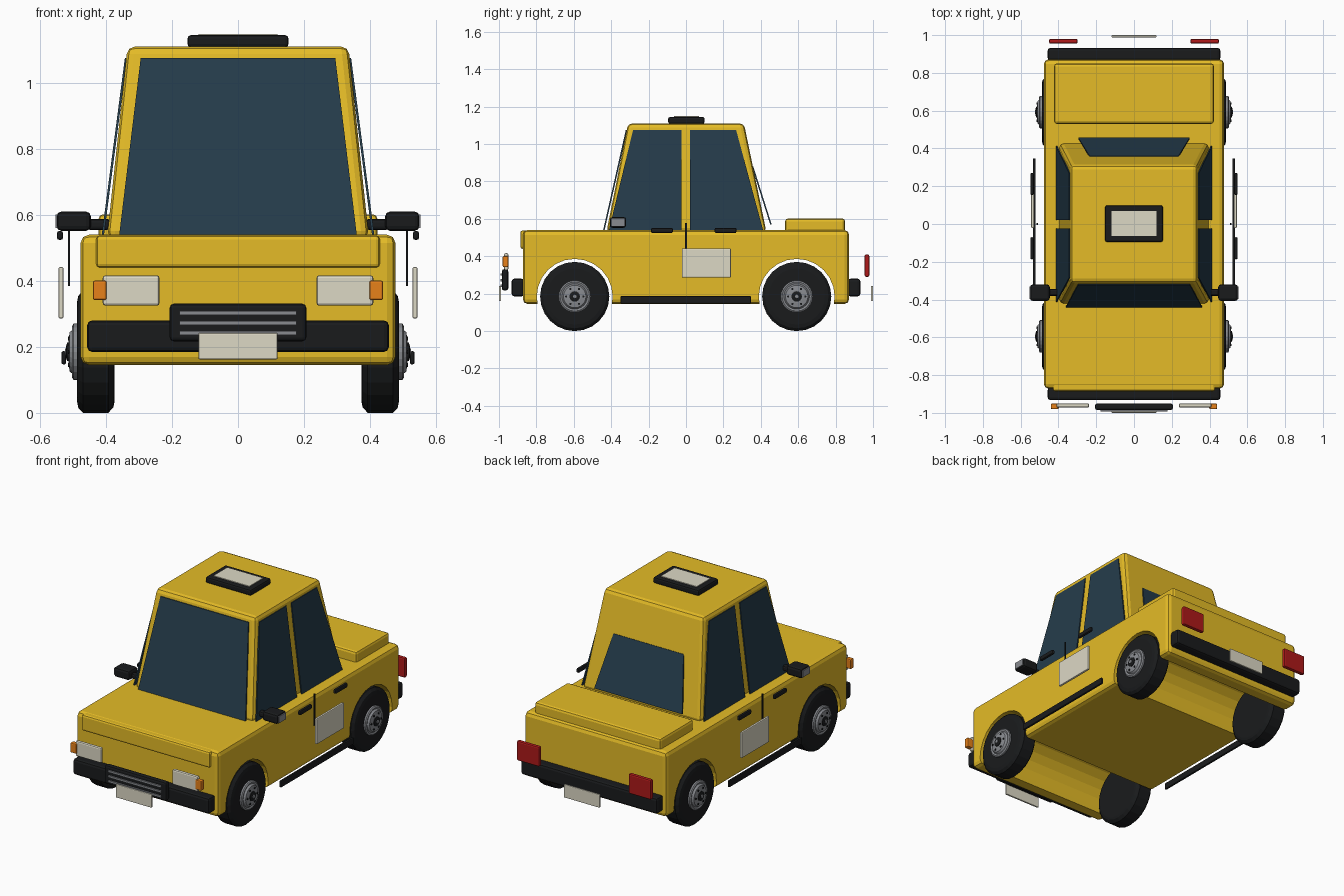
import bpy, bmesh, math
from mathutils import Vector

if "Cube" in bpy.data.objects:
    bpy.data.objects.remove(bpy.data.objects["Cube"])


def material(name, r, g, b):
    m = bpy.data.materials.new(name)
    m.diffuse_color = (r, g, b, 1)
    m.use_nodes = True
    m.node_tree.nodes["Principled BSDF"].inputs["Base Color"].default_value = m.diffuse_color
    return m


YELLOW = material("yellow_paint", 0.78, 0.50, 0.02)
BLACK = material("black_rubber", 0.010, 0.011, 0.012)
GLASS = material("dark_glass", 0.018, 0.045, 0.070)
CREAM = material("cream", 0.72, 0.69, 0.56)
STEEL = material("steel", 0.25, 0.26, 0.28)
ORANGE = material("orange", 0.80, 0.22, 0.01)
RED = material("red", 0.42, 0.01, 0.01)


def finish(name, bm, mat, bevel=0, segments=2):
    bmesh.ops.recalc_face_normals(bm, faces=bm.faces)
    me = bpy.data.meshes.new(name)
    bm.to_mesh(me)
    bm.free()
    ob = bpy.data.objects.new(name, me)
    bpy.context.collection.objects.link(ob)
    if mat:
        me.materials.append(mat)
    if bevel:
        mod = ob.modifiers.new("bevel", 'BEVEL')
        mod.width, mod.segments = bevel, segments
    return ob


def prism(name, a, b, mat, bevel=0):
    """Solid between two matching four-point loops."""
    bm = bmesh.new()
    lo, hi = [bm.verts.new(p) for p in a], [bm.verts.new(p) for p in b]
    bm.faces.new(lo)
    bm.faces.new(hi)
    for i in range(4):
        j = (i + 1) % 4
        bm.faces.new((lo[i], lo[j], hi[j], hi[i]))
    return finish(name, bm, mat, bevel)


def rect(x, y, z):
    return [(x[0], y[0], z), (x[1], y[0], z), (x[1], y[1], z), (x[0], y[1], z)]


def box(name, x, y, z, mat, bevel=0):
    return prism(name, rect(x, y, z[0]), rect(x, y, z[1]), mat, bevel)


def pane(name, corners, offset, mat):
    return prism(name, corners, [Vector(c) + Vector(offset) for c in corners], mat)


def lathe(name, profile, y, z, side, mat, steps=24):
    """Spin (x, radius) points around the axle line."""
    bm = bmesh.new()
    rings = []
    for x, r in profile:
        rings.append([bm.verts.new((side * x, y + r * math.cos(2 * math.pi * i / steps),
                                    z + r * math.sin(2 * math.pi * i / steps))) for i in range(steps)])
    for p, q in zip(rings, rings[1:]):
        for i in range(steps):
            j = (i + 1) % steps
            bm.faces.new((p[i], p[j], q[j], q[i]))
    bm.faces.new(rings[0])
    bm.faces.new(rings[-1])
    return finish(name, bm, mat)


# Lower body with wheel arches cut straight through
body = box("body", (-0.477, 0.477), (-0.872, 0.872), (0.145, 0.54), YELLOW, 0.025)
for label, y in (("front", -0.595), ("rear", 0.592)):
    cutter = lathe(label + "_arch_cutter", [(-0.7, 0.203), (0.7, 0.203)], y, 0.183, 1, None)
    cutter.hide_render = True
    cutter.display_type = 'WIRE'
    cut = body.modifiers.new(label + "_arch", 'BOOLEAN')
    cut.operation, cut.solver, cut.object = 'DIFFERENCE', 'EXACT', cutter

# Hood, trunk lid and cabin
box("hood", (-0.43, 0.43), (-0.886, -0.44), (0.44, 0.538), YELLOW, 0.012)
box("trunk_lid", (-0.423, 0.423), (0.53, 0.85), (0.52, 0.602), YELLOW, 0.015)
prism("cabin", rect((-0.397, 0.397), (-0.425, 0.43), 0.53),
      rect((-0.335, 0.335), (-0.31, 0.31), 1.11), YELLOW, 0.022)

# Windscreen and rear window
pane("windscreen", [(-0.36, -0.443, 0.54), (0.36, -0.443, 0.54),
                    (0.295, -0.322, 1.075), (-0.295, -0.322, 1.075)], (0, 0.008, 0), GLASS)
pane("rear_window", [(-0.295, 0.458, 0.57), (0.295, 0.458, 0.57),
                     (0.235, 0.360, 0.88), (-0.235, 0.360, 0.88)], (0, -0.008, 0), GLASS)

# Roof sign
box("roof_sign", (-0.153, 0.153), (-0.095, 0.099), (1.108, 1.145), BLACK, 0.01)
box("roof_sign_panel", (-0.12, 0.12), (-0.063, 0.069), (1.14, 1.149), CREAM)

# Bumpers and plates
box("front_bumper", (-0.457, 0.457), (-0.932, -0.865), (0.185, 0.28), BLACK, 0.014)
box("rear_bumper", (-0.457, 0.457), (0.865, 0.932), (0.185, 0.28), BLACK, 0.014)
box("front_plate", (-0.12, 0.12), (-1.0, -0.988), (0.162, 0.242), CREAM, 0.004)
box("rear_plate", (-0.12, 0.12), (0.988, 1.0), (0.162, 0.242), CREAM, 0.004)

# Grille with bars
box("grille", (-0.207, 0.207), (-0.985, -0.95), (0.217, 0.331), BLACK, 0.012)
for z in (0.242, 0.272, 0.303):
    box("grille_bar", (-0.178, 0.178), (-0.993, -0.98), (z - 0.006, z + 0.006), STEEL)

for s in (-1, 1):
    tag = "left_" if s < 0 else "right_"

    def side(name, x, y, z, mat, bevel=0):
        return box(tag + name, sorted((s * x[0], s * x[1])), y, z, mat, bevel)

    # Lamps
    side("headlight", (0.238, 0.41), (-0.972, -0.95), (0.325, 0.417), CREAM, 0.008)
    side("indicator", (0.398, 0.44), (-0.98, -0.95), (0.342, 0.401), ORANGE, 0.006)
    side("tail_light", (0.299, 0.45), (0.955, 0.98), (0.29, 0.41), RED, 0.008)

    # Side windows
    for name, b0, b1, t1, t0 in (("front_window", -0.412, -0.025, -0.025, -0.283),
                                 ("back_window", 0.022, 0.412, 0.268, 0.022)):
        pane(tag + name, [(s * 0.413, b0, 0.54), (s * 0.413, b1, 0.54),
                          (s * 0.343, t1, 1.075), (s * 0.343, t0, 1.075)], (-s * 0.007, 0, 0), GLASS)

    # Door trim, handles and sill strip
    side("door_panel", (0.529, 0.544), (-0.022, 0.24), (0.286, 0.442), CREAM, 0.005)
    side("door_seam", (0.509, 0.515), (-0.005, 0.005), (0.385, 0.578), BLACK)
    side("front_handle", (0.53, 0.549), (-0.187, -0.07), (0.524, 0.552), BLACK, 0.008)
    side("back_handle", (0.53, 0.549), (0.153, 0.27), (0.524, 0.552), BLACK, 0.008)
    side("sill_strip", (0.521, 0.535), (-0.35, 0.347), (0.147, 0.187), BLACK, 0.005)

    # Mirror
    side("mirror_arm", (0.385, 0.46), (-0.38, -0.345), (0.555, 0.587), BLACK, 0.01)
    side("mirror_housing", (0.446, 0.55), (-0.407, -0.32), (0.552, 0.61), BLACK, 0.014)
    side("mirror_glass", (0.545, 0.553), (-0.397, -0.33), (0.561, 0.601), STEEL)

    # Wheels
    for label, y in (("front_", -0.595), ("rear_", 0.592)):
        w = tag + label
        z = 0.185
        lathe(w + "tyre", [(0.375, 0.155), (0.378, 0.168), (0.393, 0.185), (0.47, 0.185),
                           (0.484, 0.17), (0.488, 0.15), (0.488, 0.08)], y, z, s, BLACK)
        lathe(w + "rim", [(0.48, 0.086), (0.498, 0.086), (0.503, 0.078), (0.499, 0.068),
                          (0.510, 0.06), (0.514, 0.034)], y, z, s, STEEL)
        lathe(w + "hub_cap", [(0.505, 0.028), (0.518, 0.028), (0.521, 0.018)], y, z, s, BLACK, 16)
        lathe(w + "hub_centre", [(0.515, 0.012), (0.525, 0.010)], y, z, s, STEEL, 12)
        for k in range(6):
            a = math.pi * k / 3
            lathe(w + "bolt", [(0.505, 0.006), (0.516, 0.006)], y + 0.046 * math.cos(a),
                  z + 0.046 * math.sin(a), s, BLACK, 8)
